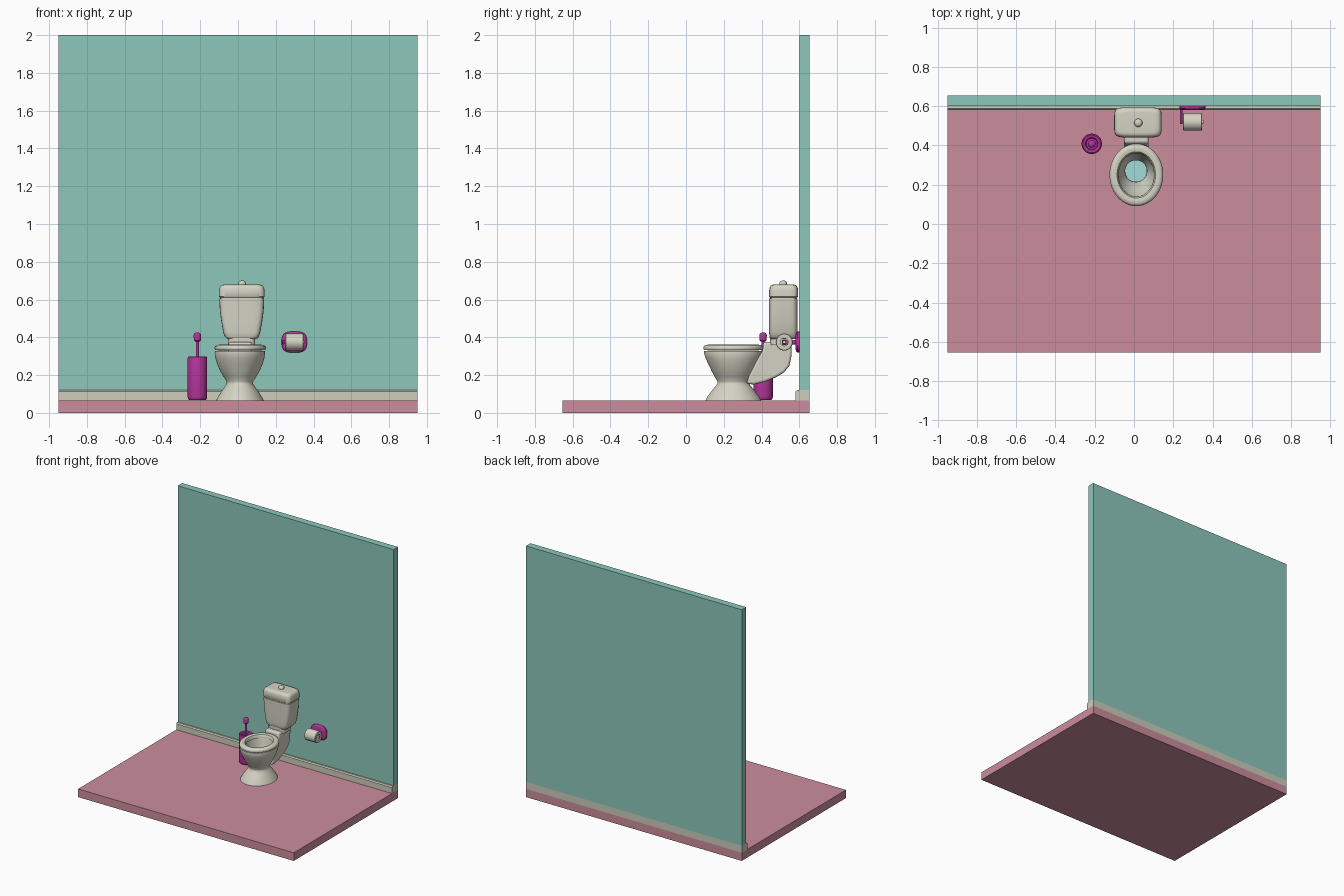
import bpy, bmesh, math
from mathutils import Matrix


def material(name, col):
    m = bpy.data.materials.new(name)
    m.diffuse_color = (*col, 1)
    return m


TEAL = material("teal wall", (0.27, 0.58, 0.50))
PINK = material("pink floor", (0.60, 0.27, 0.34))
CREAM = material("cream ceramic", (0.66, 0.65, 0.55))
TRIM = material("cream trim", (0.62, 0.61, 0.51))
MAGENTA = material("magenta plastic", (0.46, 0.035, 0.33))
WATER = material("pale water", (0.36, 0.72, 0.68))


def finish(name, bm, mat, smooth=None, bevel=0):
    bmesh.ops.recalc_face_normals(bm, faces=bm.faces)
    me = bpy.data.meshes.new(name)
    bm.to_mesh(me)
    bm.free()
    ob = bpy.data.objects.new(name, me)
    bpy.context.collection.objects.link(ob)
    me.materials.append(mat)
    if bevel:
        b = ob.modifiers.new("bevel", 'BEVEL')
        b.width, b.segments, b.limit_method = bevel, 3, 'ANGLE'
        b.angle_limit = math.radians(40)
    if smooth:
        bpy.ops.object.select_all(action='DESELECT')
        ob.select_set(True)
        bpy.context.view_layer.objects.active = ob
        bpy.ops.object.shade_smooth_by_angle(angle=math.radians(smooth))
    return ob


def extrude_x(name, pts, x0, x1, mat, **kw):
    """Side profile of (y, z) points swept along x."""
    bm = bmesh.new()
    a = [bm.verts.new((x0, y, z)) for y, z in pts]
    b = [bm.verts.new((x1, y, z)) for y, z in pts]
    n = len(pts)
    for i in range(n):
        j = (i + 1) % n
        bm.faces.new((a[i], a[j], b[j], b[i]))
    bm.faces.new(a)
    bm.faces.new(b)
    return finish(name, bm, mat, **kw)


def loft(name, cx, cy, rings, mat, power=2, n=40, caps=(True, True), loop=False,
         smooth=40, matrix=None):
    """Rings of (z, rx, ry[, y shift]) as superellipses, joined in order."""
    bm = bmesh.new()
    rows = []
    for z, rx, ry, *s in rings:
        dy = s[0] if s else 0
        row = []
        for i in range(n):
            t = 2 * math.pi * (i + 0.5) / n
            c, d = math.cos(t), math.sin(t)
            row.append(bm.verts.new((
                cx + rx * math.copysign(abs(c) ** (2 / power), c),
                cy + dy + ry * math.copysign(abs(d) ** (2 / power), d), z)))
        rows.append(row)
    pairs = list(zip(rows, rows[1:]))
    if loop:
        pairs.append((rows[-1], rows[0]))
    for a, b in pairs:
        for i in range(n):
            j = (i + 1) % n
            bm.faces.new((a[i], a[j], b[j], b[i]))
    if not loop:
        if caps[0]:
            bm.faces.new(rows[0])
        if caps[1]:
            bm.faces.new(rows[-1])
    if matrix:
        bm.transform(matrix)
    return finish(name, bm, mat, smooth=smooth)


def box_pts(y0, y1, z0, z1):
    return [(y0, z0), (y1, z0), (y1, z1), (y0, z1)]


# Room
extrude_x("floor", box_pts(-0.655, 0.655, 0, 0.065), -0.95, 0.95, PINK)
extrude_x("wall", box_pts(0.60, 0.655, 0.12, 2.0), -0.95, 0.95, TEAL)
extrude_x("baseboard", [(0.58, 0.065), (0.655, 0.065), (0.655, 0.12), (0.588, 0.12),
                        (0.58, 0.112)], -0.95, 0.95, TRIM)

# Toilet bowl with pedestal and hollow inside
loft("bowl", 0.01, 0.25, [
    (0.065, 0.128, 0.148), (0.085, 0.116, 0.138), (0.115, 0.098, 0.115),
    (0.140, 0.080, 0.095), (0.155, 0.070, 0.083), (0.165, 0.070, 0.083),
    (0.190, 0.086, 0.098), (0.220, 0.104, 0.114), (0.260, 0.121, 0.133),
    (0.290, 0.130, 0.147), (0.315, 0.134, 0.155), (0.328, 0.132, 0.154),
    (0.330, 0.100, 0.118), (0.310, 0.095, 0.112), (0.260, 0.085, 0.095, 0.01),
    (0.210, 0.068, 0.072, 0.018), (0.175, 0.056, 0.056, 0.02),
    (0.150, 0.055, 0.055, 0.02)], CREAM, caps=(False, False))
loft("water", 0.01, 0.27, [(0.0655, 0.06, 0.06), (0.067, 0.06, 0.06)], WATER, n=24)

# Seat ring
loft("seat", 0.012, 0.25, [
    (0.333, 0.126, 0.149), (0.334, 0.134, 0.156), (0.343, 0.137, 0.159),
    (0.353, 0.134, 0.156), (0.360, 0.124, 0.147), (0.361, 0.110, 0.132),
    (0.358, 0.098, 0.118), (0.348, 0.091, 0.111), (0.333, 0.090, 0.110)],
    CREAM, loop=True)

# Drain link between bowl and tank
extrude_x("drain_link", [
    (0.32, 0.155), (0.36, 0.15), (0.42, 0.165), (0.475, 0.188), (0.52, 0.215),
    (0.548, 0.25), (0.558, 0.30), (0.56, 0.375), (0.41, 0.375), (0.405, 0.33),
    (0.37, 0.27), (0.335, 0.20)], -0.05, 0.075, CREAM, smooth=40, bevel=0.012)
loft("tank_foot", 0.018, 0.50, [(0.36, 0.072, 0.055), (0.40, 0.072, 0.055)],
     CREAM, power=5)

# Tank, lid and flush button
loft("tank", 0.02, 0.515, [
    (0.390, 0.070, 0.062), (0.393, 0.080, 0.068), (0.403, 0.090, 0.073),
    (0.425, 0.098, 0.075), (0.480, 0.108, 0.075), (0.540, 0.116, 0.075),
    (0.605, 0.119, 0.075)], CREAM, power=6)
loft("tank_gap", 0.02, 0.515, [(0.60, 0.114, 0.070), (0.62, 0.114, 0.070)],
     CREAM, power=6)
loft("tank_lid", 0.02, 0.517, [
    (0.612, 0.117, 0.074), (0.616, 0.121, 0.077), (0.645, 0.121, 0.077),
    (0.660, 0.119, 0.075), (0.672, 0.113, 0.070), (0.678, 0.104, 0.062),
    (0.679, 0.090, 0.052)], CREAM, power=6)
loft("flush_button", 0.022, 0.515, [
    (0.675, 0.020, 0.020), (0.688, 0.021, 0.021), (0.696, 0.017, 0.017),
    (0.700, 0.009, 0.009)], CREAM, n=20)

# Toilet brush: open holder, handle and knob
loft("brush_holder", -0.215, 0.408, [
    (0.068, 0.044, 0.044), (0.074, 0.050, 0.050), (0.085, 0.052, 0.052),
    (0.288, 0.052, 0.052), (0.296, 0.050, 0.050), (0.299, 0.045, 0.045),
    (0.295, 0.032, 0.032), (0.280, 0.028, 0.028)], MAGENTA, n=28)
loft("brush_handle", -0.215, 0.408, [(0.27, 0.008, 0.008), (0.39, 0.008, 0.008)],
     MAGENTA, n=14)
loft("brush_knob", -0.215, 0.408, [
    (0.378, 0.012, 0.012), (0.384, 0.019, 0.019), (0.412, 0.020, 0.020),
    (0.421, 0.016, 0.016), (0.425, 0.008, 0.008)], MAGENTA, n=20)

# Paper holder: rounded plate on the wall (local z points to -y)
PLATE = Matrix.Translation((0.298, 0.60, 0.375)) @ Matrix.Rotation(math.pi / 2, 4, 'X')
loft("holder_plate", 0, 0, [
    (0.000, 0.067, 0.056), (0.010, 0.067, 0.056), (0.016, 0.062, 0.051),
    (0.019, 0.052, 0.042)], MAGENTA, power=3, matrix=PLATE)
extrude_x("holder_arm", box_pts(0.508, 0.59, 0.363, 0.387), 0.234, 0.246,
          MAGENTA, smooth=40, bevel=0.004)

# Rod and paper roll along x
ROLL = Matrix.Translation((0.25, 0.52, 0.375)) @ Matrix.Rotation(math.pi / 2, 4, 'Y')
loft("holder_rod", 0, 0, [(-0.012, 0.009, 0.009), (0.103, 0.009, 0.009)],
     CREAM, n=16, matrix=ROLL)
loft("paper_roll", 0, 0, [
    (0.000, 0.042, 0.042), (0.003, 0.045, 0.045), (0.093, 0.045, 0.045),
    (0.096, 0.042, 0.042), (0.096, 0.020, 0.020), (0.000, 0.020, 0.020)],
    CREAM, loop=True, matrix=ROLL)
